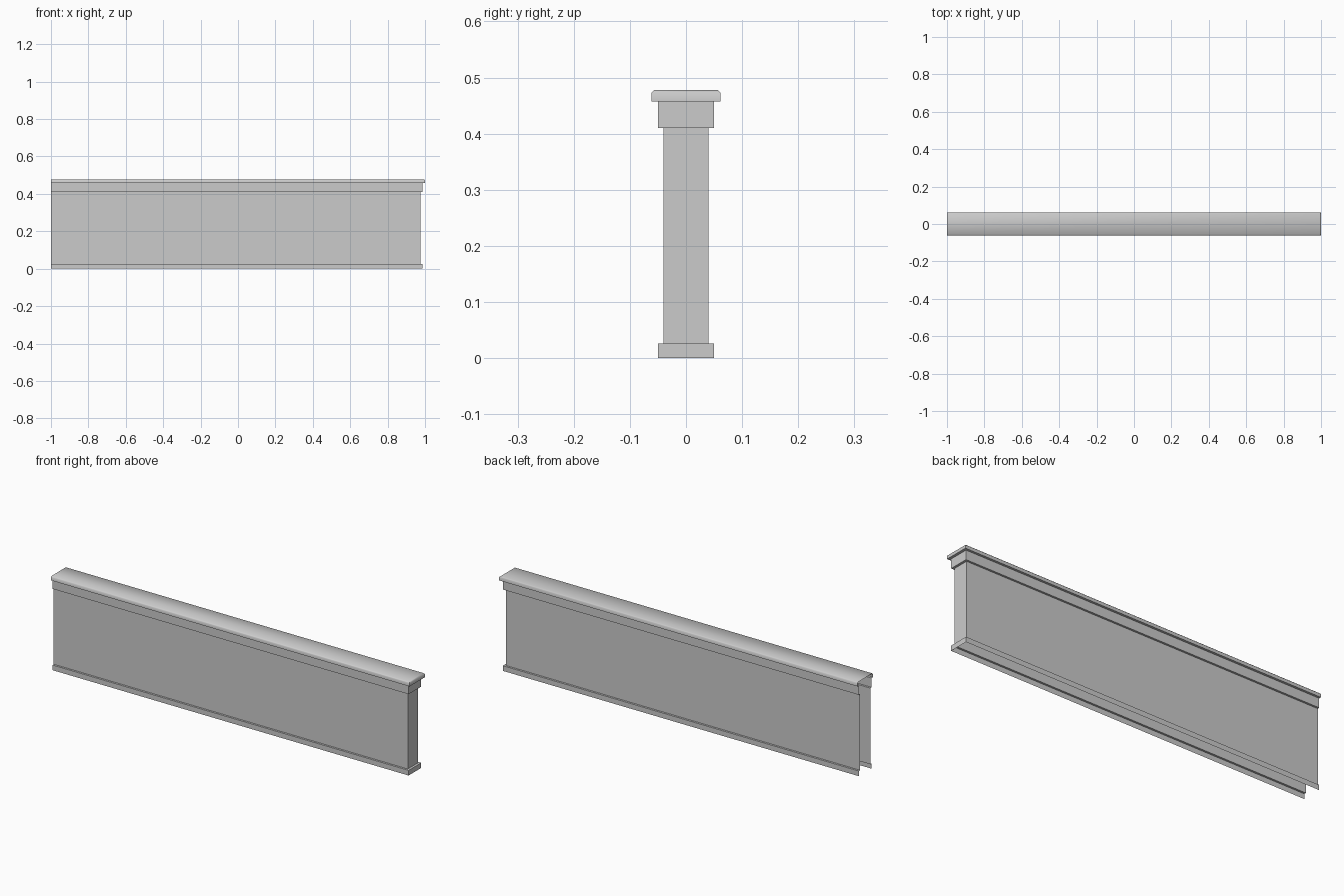
import bpy
import bmesh
import math

cube = bpy.data.objects.get("Cube")
if cube:
    bpy.data.objects.remove(cube, do_unlink=True)

grey = bpy.data.materials.new("plain grey")
grey.use_nodes = True
colour = (0.6, 0.6, 0.6, 1)
grey.diffuse_color = colour
grey.node_tree.nodes["Principled BSDF"].inputs["Base Color"].default_value = colour

CAP = 0.0615     # half depth of the cap, the widest part
END_RATIO = 1.15  # end steps are slightly deeper than side steps


def shell(name, profile, close_top=False, smooth=False):
    """Sweep (half depth, height) points round the front, right end and back.
    The other end and the underside stay open."""
    bm = bmesh.new()
    rings = []
    for d, z in profile:
        end = 1 - (CAP - d) * END_RATIO
        plan = [(-1, -d), (end, -d), (end, d), (-1, d)]
        rings.append([bm.verts.new((x, y, z)) for x, y in plan])
    for low, high in zip(rings, rings[1:]):
        for j in range(3):
            bm.faces.new((low[j], low[j + 1], high[j + 1], high[j]))
    if close_top:
        bm.faces.new(rings[-1])
    mesh = bpy.data.meshes.new(name)
    bm.to_mesh(mesh)
    bm.free()
    mesh.materials.append(grey)
    obj = bpy.data.objects.new(name, mesh)
    bpy.context.collection.objects.link(obj)
    if smooth:
        bpy.ops.object.select_all(action="DESELECT")
        obj.select_set(True)
        bpy.context.view_layer.objects.active = obj
        bpy.ops.object.shade_smooth_by_angle(angle=math.radians(50))
    return obj


# Plinth with its upper ledge
shell("base_moulding", [(0.05, 0), (0.05, 0.026), (0.04, 0.026)])
# Plain wall
shell("wall_panel", [(0.04, 0.026), (0.04, 0.41)])
# Band under the coping
shell("upper_band", [(0.04, 0.41), (0.05, 0.41), (0.05, 0.457)])
# Coping with softened top edges
shell("coping", [(0.05, 0.457), (CAP, 0.457), (CAP, 0.473), (0.0565, 0.478)],
      close_top=True, smooth=True)
